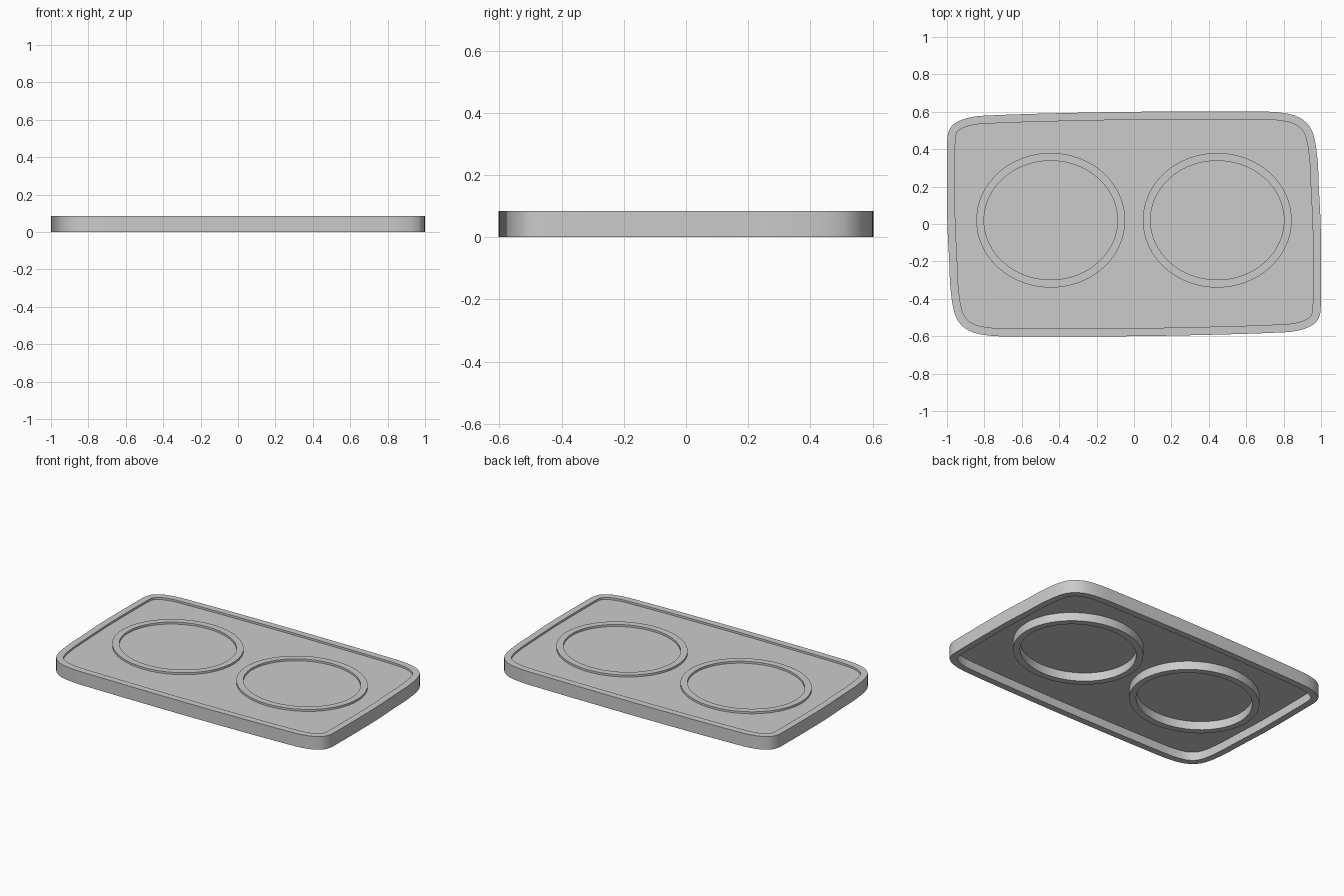
import bpy, bmesh, math
from mathutils import Vector

if "Cube" in bpy.data.objects:
    bpy.data.objects.remove(bpy.data.objects["Cube"])

grey = bpy.data.materials.new("light_grey")
grey.diffuse_color = (0.6, 0.6, 0.6, 1)
grey.use_nodes = True
grey.node_tree.nodes["Principled BSDF"].inputs["Base Color"].default_value = grey.diffuse_color

TOP, PANEL_TOP, PANEL_BOTTOM = 0.085, 0.072, 0.055
RIM, CENTRE_X, CENTRE_Y = 0.043, 0.445, 0.02

# Half of the slightly skewed outline; the other half is its half-turn copy
HALF = [(-1, 0.43), (-0.995, 0.485), (-0.97, 0.53), (-0.9, 0.565), (-0.8, 0.58),
        (-0.24, 0.597), (0.19, 0.602), (0.62, 0.602), (0.78, 0.597), (0.885, 0.57),
        (0.95, 0.505), (0.98, 0.37), (0.99, 0.185), (1, -0.03)]


def smooth_loop(points, steps=5):
    """Closed smooth curve through the points, never rounder than its neighbours."""
    n, out = len(points), []
    for i in range(n):
        a, b, c, d = (points[(i + k) % n] for k in (-1, 0, 1, 2))
        span = (c - b).length
        m0, m1 = (c - a).normalized() * span, (d - b).normalized() * span
        for s in range(steps):
            t = s / steps
            out.append(b * (2*t**3 - 3*t**2 + 1) + m0 * (t**3 - 2*t**2 + t)
                       + c * (3*t**2 - 2*t**3) + m1 * (t**3 - t**2))
    return out


def inset(loop, dist):
    """Move a clockwise loop inwards."""
    n, out = len(loop), []
    for i, p in enumerate(loop):
        t = (loop[(i + 1) % n] - loop[i - 1]).normalized()
        out.append(p + Vector((t.y, -t.x)) * dist)
    return out


def ellipse(cx, cy, rx, ry, n=64):
    return [Vector((cx + rx * math.cos(-math.tau * i / n),
                    cy + ry * math.sin(-math.tau * i / n))) for i in range(n)]


def finish(name, bm):
    bmesh.ops.recalc_face_normals(bm, faces=bm.faces[:])
    mesh = bpy.data.meshes.new(name)
    bm.to_mesh(mesh)
    bm.free()
    mesh.materials.append(grey)
    ob = bpy.data.objects.new(name, mesh)
    bpy.context.collection.objects.link(ob)
    bpy.ops.object.select_all(action='DESELECT')
    ob.select_set(True)
    bpy.context.view_layer.objects.active = ob
    bpy.ops.object.shade_smooth_by_angle(angle=math.radians(35))
    return ob


def wall(name, outer, inner, z0, z1):
    """Closed band with a rectangular section."""
    bm = bmesh.new()
    rings = [[bm.verts.new((p.x, p.y, z)) for p in loop]
             for loop, z in ((outer, z0), (outer, z1), (inner, z1), (inner, z0))]
    n = len(outer)
    for k in range(4):
        a, b = rings[k], rings[(k + 1) % 4]
        for i in range(n):
            j = (i + 1) % n
            bm.faces.new((a[i], a[j], b[j], b[i]))
    return finish(name, bm)


def slab(name, loop, z0, z1):
    bm = bmesh.new()
    face = bm.faces.new([bm.verts.new((p.x, p.y, z0)) for p in loop])
    top = bmesh.ops.extrude_face_region(bm, geom=[face])["geom"]
    bmesh.ops.translate(bm, vec=(0, 0, z1 - z0),
                        verts=[v for v in top if isinstance(v, bmesh.types.BMVert)])
    return finish(name, bm)


half = [Vector(p) for p in HALF]
outline = smooth_loop(half + [-p for p in half])
xmax = max(abs(p.x) for p in outline)
outline = [p / xmax for p in outline]

# Rim wall and the recessed panel inside it
wall("rim", outline, inset(outline, RIM), 0, TOP)
slab("panel", inset(outline, RIM * 0.9), PANEL_BOTTOM, PANEL_TOP)

# Two oval rings passing through the panel
for name, side in (("left_ring", -1), ("right_ring", 1)):
    cx = side * CENTRE_X
    wall(name, ellipse(cx, CENTRE_Y, 0.398, 0.36),
         ellipse(cx, CENTRE_Y, 0.357, 0.318), 0, TOP)
